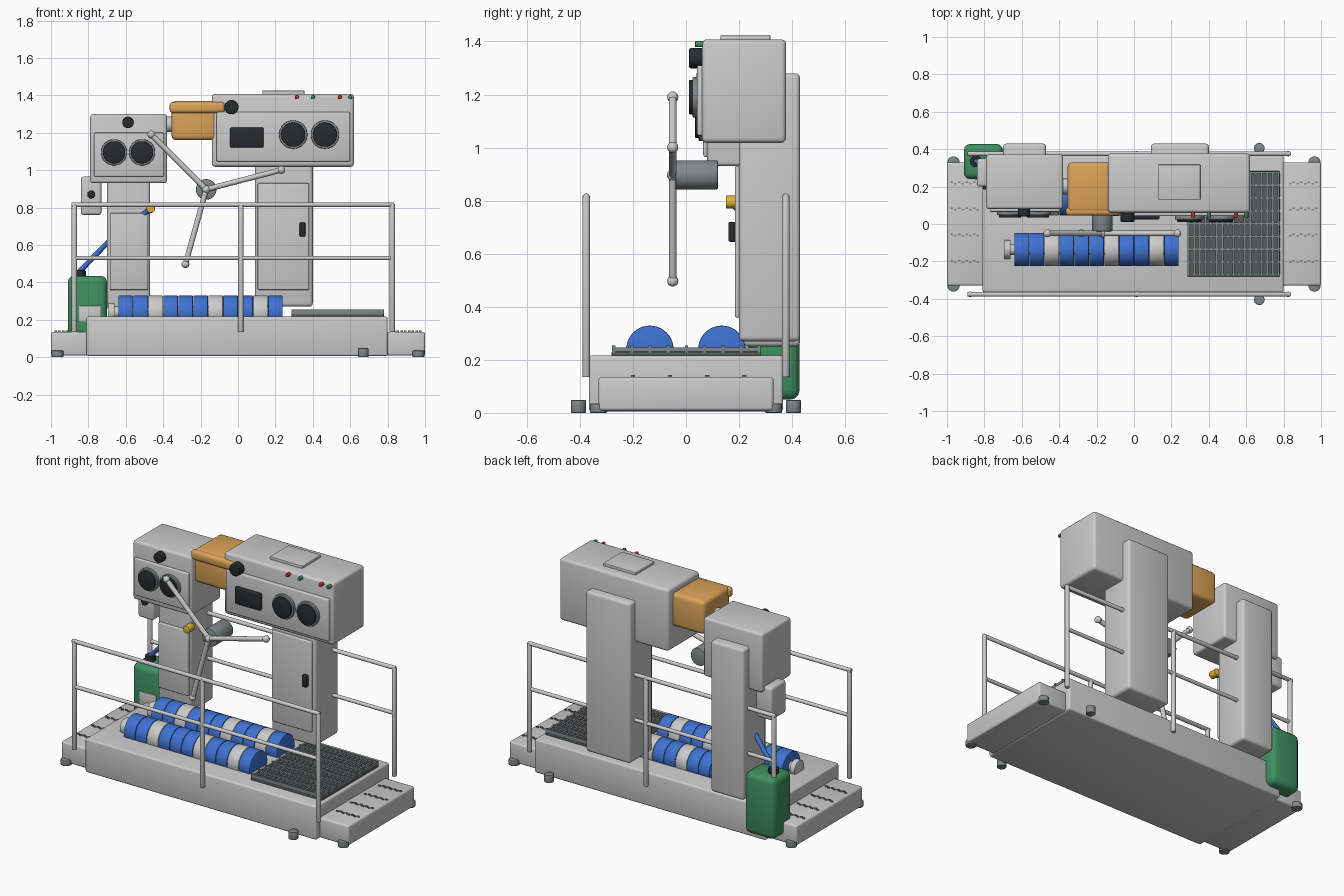
import bpy, bmesh, math
from mathutils import Vector

if "Cube" in bpy.data.objects:
    bpy.data.objects.remove(bpy.data.objects["Cube"])


def material(name, r, g, b):
    m = bpy.data.materials.new(name)
    m.diffuse_color = (r, g, b, 1)
    m.use_nodes = True
    m.node_tree.nodes["Principled BSDF"].inputs["Base Color"].default_value = m.diffuse_color
    return m


BLUE = material("blue", 0.05, 0.17, 0.65)
ORANGE = material("orange", 0.72, 0.37, 0.10)
GREEN = material("green", 0.05, 0.28, 0.12)
BLACK = material("black", 0.02, 0.025, 0.03)
LIGHT = material("light_grey", 0.62, 0.62, 0.62)
STEEL = material("steel", 0.22, 0.25, 0.26)
DARK = material("dark_grey", 0.1, 0.11, 0.11)
YELLOW = material("yellow", 0.75, 0.48, 0.03)
RED = material("red", 0.6, 0.03, 0.03)


def finish(name, bm, mat=None):
    me = bpy.data.meshes.new(name)
    bm.to_mesh(me)
    bm.free()
    for p in me.polygons:
        p.use_smooth = True
    me.set_sharp_from_angle(angle=math.radians(35))
    if mat:
        me.materials.append(mat)
    ob = bpy.data.objects.new(name, me)
    bpy.context.collection.objects.link(ob)
    return ob


def add_box(bm, x, y, z):
    vs = bmesh.ops.create_cube(bm, size=1)["verts"]
    for v in vs:
        v.co = Vector([(a + b) / 2 + c * (b - a) for (a, b), c in zip((x, y, z), v.co)])


def box(name, x, y, z, bevel=0.012, mat=None):
    bm = bmesh.new()
    add_box(bm, x, y, z)
    if bevel:
        bmesh.ops.bevel(bm, geom=bm.edges[:], offset=bevel, segments=3, profile=0.5, affect='EDGES')
    return finish(name, bm, mat)


def add_rod(bm, a, b, r, bevel=0.0, seg=24):
    a, b = Vector(a), Vector(b)
    d = b - a
    part = bmesh.new()
    bmesh.ops.create_cone(part, cap_ends=True, segments=seg, radius1=r, radius2=r, depth=d.length)
    if bevel:
        rim = [e for e in part.edges if abs(e.verts[0].co.z - e.verts[1].co.z) < 1e-5]
        bmesh.ops.bevel(part, geom=rim, offset=bevel, segments=2, profile=0.5, affect='EDGES')
    q = d.to_track_quat('Z', 'Y')
    for v in part.verts:
        v.co = q @ v.co + (a + b) / 2
    me = bpy.data.meshes.new("temp")
    part.to_mesh(me)
    part.free()
    bm.from_mesh(me)
    bpy.data.meshes.remove(me)


def rod(name, a, b, r, mat=None, bevel=0.0, seg=24):
    bm = bmesh.new()
    add_rod(bm, a, b, r, bevel, seg)
    return finish(name, bm, mat)


def add_ball(bm, c, r):
    vs = bmesh.ops.create_uvsphere(bm, u_segments=16, v_segments=10, radius=r)["verts"]
    bmesh.ops.translate(bm, verts=vs, vec=c)


# Base tray and end steps with tread bumps and feet
box("base", (-0.81, 0.80), (-0.366, 0.366), (0.005, 0.217))
for side, sx in (("left", -1), ("right", 1)):
    box(f"{side}_step", sorted((sx * 0.79, sx)), (-0.33, 0.33), (0.008, 0.135))
    bm = bmesh.new()
    for y in (-0.20, -0.06, 0.08, 0.22):
        for i in range(8):
            x = sx * (0.835 + i * 0.02)
            o = 0.004 if i % 2 else -0.004
            add_box(bm, (x - 0.007, x + 0.007), (y + o - 0.004, y + o + 0.004), (0.13, 0.142))
    finish(f"{side}_step_tread", bm, STEEL)
    for sy in (-1, 1):
        rod(f"{side}_step_foot", (sx * 0.965, sy * 0.33, 0), (sx * 0.965, sy * 0.33, 0.035), 0.032, STEEL, 0.004)
for sy in (-1, 1):
    rod("side_foot", (0.67, sy * 0.405, 0), (0.67, sy * 0.405, 0.048), 0.028, STEEL, 0.003)

# Handrails front and back
for side, y in (("front", -0.376), ("back", 0.376)):
    bm = bmesh.new()
    for x in (-0.875, 0.015, 0.825):
        add_rod(bm, (x, y, 0.135), (x, y, 0.82), 0.0145, 0.003, 16)
    add_rod(bm, (-0.89, y, 0.815), (0.835, y, 0.815), 0.0125, 0.003, 16)
    add_rod(bm, (-0.87, y, 0.53), (0.82, y, 0.53), 0.0115, 0, 16)
    finish(f"{side}_handrail", bm)

# Columns with doors, latch handle
box("left_column", (-0.70, -0.47), (0.20, 0.43), (0.25, 1.20), 0.018)
box("right_column", (0.09, 0.40), (0.20, 0.43), (0.27, 1.28), 0.018)
box("left_column_door", (-0.685, -0.48), (0.185, 0.21), (0.36, 0.77), 0.006)
box("right_column_door", (0.105, 0.38), (0.185, 0.21), (0.36, 0.93), 0.006)
box("door_handle", (0.33, 0.36), (0.16, 0.19), (0.645, 0.72), 0.006, BLACK)


def dial(x, z, y, r):
    rod("dial_ring", (x, y, z), (x, y - 0.02, z), r, STEEL, 0.004, 40)
    rod("dial_face", (x, y - 0.01, z), (x, y - 0.033, z), r * 0.85, BLACK, 0.004, 40)


# Left head with hand openings
box("left_head", (-0.79, -0.38), (0.08, 0.372), (0.93, 1.30), 0.015)
box("left_head_panel", (-0.77, -0.395), (0.065, 0.09), (0.965, 1.20), 0.007)
for x in (-0.663, -0.513):
    dial(x, 1.095, 0.067, 0.07)
rod("left_head_knob", (-0.588, 0.085, 1.255), (-0.588, 0.04, 1.255), 0.031, BLACK, 0.006)

# Right head with screen, hand openings, lights and hatch
box("right_head", (-0.14, 0.62), (0.06, 0.377), (1.018, 1.408), 0.018)
box("right_head_panel", (-0.115, 0.60), (0.042, 0.07), (1.045, 1.31), 0.008)
box("top_hatch", (0.13, 0.355), (0.13, 0.318), (1.40, 1.425), 0.004)
box("screen", (-0.042, 0.137), (0.025, 0.05), (1.12, 1.228), 0.008, BLACK)
for x in (0.295, 0.465):
    dial(x, 1.19, 0.044, 0.076)
rod("right_head_knob", (-0.035, 0.065, 1.337), (-0.035, 0.012, 1.337), 0.038, BLACK, 0.006)
for x, m in ((0.315, RED), (0.40, GREEN), (0.545, RED), (0.60, GREEN)):
    rod("indicator_light", (x, 0.07, 1.39), (x, 0.034, 1.39), 0.011, m, 0.003, 16)

# Orange drive housing between the heads
box("orange_housing", (-0.355, -0.11), (0.06, 0.33), (1.16, 1.37), 0.025, ORANGE)
box("orange_housing_lip", (-0.365, -0.07), (0.045, 0.09), (1.305, 1.365), 0.018, ORANGE)
rod("housing_sleeve", (-0.39, 0.2, 1.245), (-0.34, 0.2, 1.245), 0.042)

# Turnstile motor and three arms
hub = Vector((-0.17, -0.05, 0.897))
rod("turnstile_motor", hub + Vector((0, 0.01, 0)), hub + Vector((0, 0.17, 0)), 0.055, STEEL, 0.005, 32)
bm = bmesh.new()
add_ball(bm, hub, 0.022)
for deg in (135, 14.5, 254.5):
    a = math.radians(deg)
    tip = hub + 0.415 * Vector((math.cos(a), 0, math.sin(a)))
    add_rod(bm, hub, tip, 0.0145, 0, 16)
    add_ball(bm, tip, 0.021)
finish("turnstile_arms", bm)

# Sole brush rollers
for side, y in (("front", -0.136), ("back", 0.135)):
    blue, grey = bmesh.new(), bmesh.new()
    for i in range(11):
        x = -0.64 + i * 0.08
        add_rod(grey if i in (2, 6, 9) else blue, (x + 0.001, y, 0.24), (x + 0.079, y, 0.24), 0.089, 0.004, 40)
    finish(f"{side}_roller_blue_brushes", blue, BLUE)
    finish(f"{side}_roller_grey_brushes", grey, LIGHT)
    rod(f"{side}_roller_shaft", (-0.67, y, 0.24), (0.23, y, 0.24), 0.03)
    rod(f"{side}_roller_end_cap", (-0.695, y, 0.24), (-0.66, y, 0.24), 0.05, None, 0.004)

# Drain grate
box("grate_plate", (0.285, 0.78), (-0.28, 0.283), (0.21, 0.231), 0.003, DARK)
bm = bmesh.new()
for i in range(17):
    x = 0.292 + i * 0.030
    add_box(bm, (x - 0.006, x + 0.006), (-0.278, 0.281), (0.225, 0.247))
for i in range(9):
    y = -0.272 + i * 0.0684
    add_box(bm, (0.285, 0.78), (y - 0.006, y + 0.006), (0.225, 0.254))
finish("grate_bars", bm, STEEL)

# Soap canister, pump box and hose
box("canister", (-0.91, -0.70), (0.24, 0.428), (0.05, 0.435), 0.035, GREEN)
box("canister_label", (-0.85, -0.735), (0.234, 0.25), (0.19, 0.275), 0.003, LIGHT)
rod("canister_cap", (-0.845, 0.335, 0.425), (-0.845, 0.335, 0.465), 0.031, BLACK, 0.004)
box("pump_box", (-0.84, -0.73), (0.20, 0.35), (0.76, 0.965), 0.015)
rod("pump_button", (-0.785, 0.21, 0.87), (-0.785, 0.185, 0.87), 0.021, BLACK, 0.003)
curve = bpy.data.curves.new("hose", 'CURVE')
curve.dimensions = '3D'
curve.bevel_depth = 0.014
curve.use_fill_caps = True
path = [(-0.845, 0.335, 0.46), (-0.70, 0.30, 0.61), (-0.58, 0.24, 0.71), (-0.47, 0.18, 0.79)]
s = curve.splines.new('POLY')
s.points.add(len(path) - 1)
for p, c in zip(s.points, path):
    p.co = (*c, 1)
curve.materials.append(BLUE)
bpy.context.collection.objects.link(bpy.data.objects.new("hose", curve))
rod("hose_nozzle", (-0.467, 0.205, 0.795), (-0.467, 0.15, 0.795), 0.024, YELLOW, 0.004)
